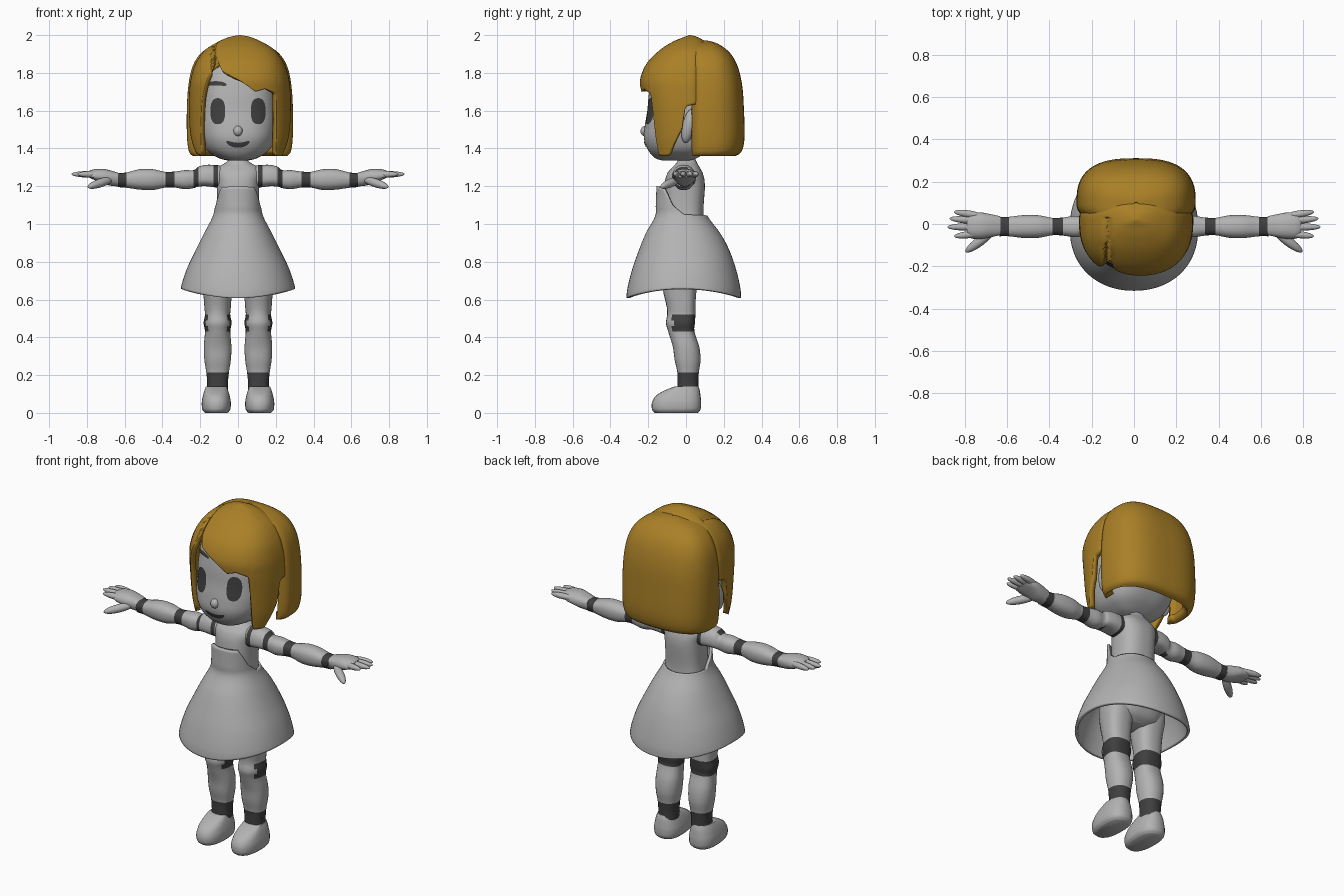
import bpy, bmesh
from math import sin, cos, radians, pi, exp
from mathutils import Matrix, Vector

cube = bpy.data.objects.get("Cube")
if cube:
    bpy.data.objects.remove(cube, do_unlink=True)


def material(name, r, g, b):
    m = bpy.data.materials.new(name)
    m.use_nodes = True
    m.diffuse_color = (r, g, b, 1)
    m.node_tree.nodes["Principled BSDF"].inputs["Base Color"].default_value = (r, g, b, 1)
    return m


GREY = material("light grey", .45, .45, .45)
DARK = material("dark grey", .05, .05, .05)
GOLD = material("golden hair", .4, .215, .02)


def finish(bm, name, mats, paint=None, thick=0, mirror=False):
    """Turn a bmesh into a smooth shaded object with its modifiers."""
    if paint:
        for f in bm.faces:
            f.material_index = int(paint(f.calc_center_median()))
    me = bpy.data.meshes.new(name)
    bm.to_mesh(me)
    bm.free()
    for m in mats:
        me.materials.append(m)
    me.shade_smooth()
    me.set_sharp_from_angle(angle=radians(50))
    ob = bpy.data.objects.new(name, me)
    bpy.context.collection.objects.link(ob)
    if thick:
        mod = ob.modifiers.new("thickness", 'SOLIDIFY')
        mod.thickness, mod.offset = thick, -1
    if mirror:
        ob.modifiers.new("mirror", 'MIRROR').use_clip = False
    return ob


def sample(rows, t):
    """Smooth curve through rows of (height, half width, front, back)."""
    last = len(rows) - 1
    k = min(int(t), last - 1)
    f = t - k
    p, q, r, s = (rows[max(0, min(last, k + d))] for d in (-1, 0, 1, 2))
    return [b + f * ((c - a) / 2 + f * ((a - 2.5 * b + 2 * c - d / 2)
            + f * (1.5 * (b - c) + (d - a) / 2))) for a, b, c, d in zip(p, q, r, s)]


def param(rows, z):
    low, high = 0, len(rows) - 1
    for _ in range(22):
        mid = (low + high) / 2
        low, high = (mid, high) if sample(rows, mid)[0] < z else (low, mid)
    return low


def keyed(points):
    """Piecewise linear function of the angle."""
    def value(a):
        for (a0, v0), (a1, v1) in zip(points, points[1:]):
            if a <= a1:
                return v0 + (v1 - v0) * (a - a0) / (a1 - a0)
        return points[-1][1]
    return value


def loft(name, rows, mats, centre=(0, 0), power=2.3, cols=32, low=None, high=None,
         span=None, dent=None, along_x=False, **extra):
    """Skin rounded sections; angle zero faces front and grows towards +x."""
    bm = bmesh.new()
    cx, cy = centre
    first, end = span or (-180, 180)
    rings = 6 * (len(rows) - 1)
    grid = []
    for i in range(cols + (1 if span else 0)):
        ang = first + (end - first) * i / cols
        s, c = sin(radians(ang)), -cos(radians(ang))
        t0 = param(rows, low(ang)) if low else 0
        t1 = param(rows, high(ang)) if high else len(rows) - 1
        column = []
        for j in range(rings + 1):
            z, a, front, back = sample(rows, t0 + (t1 - t0) * j / rings)
            depth = max(cy - front if c < 0 else back - cy, .002)
            r = (abs(s / max(a, .002)) ** power + abs(c / depth) ** power) ** (-1 / power)
            p = Vector((cx + r * s, cy + r * c, z))
            if dent:
                p = dent(p)
            column.append(bm.verts.new((p.z, p.x, p.y) if along_x else p))
        grid.append(column)
    pairs = list(zip(grid, grid[1:])) + ([] if span else [(grid[-1], grid[0])])
    for u, v in pairs:
        for j in range(rings):
            bm.faces.new((u[j], v[j], v[j + 1], u[j + 1]))
    if not span and not high:
        bm.faces.new([col[-1] for col in grid])
    if not span and not extra.get("thick"):
        bm.faces.new([col[0] for col in reversed(grid)])
    return finish(bm, name, mats, **extra)


def ellipsoid(name, start, stop, radius, flat=1, mat=GREY, mirror=True):
    """Ellipsoid stretched from one point to another."""
    a, b = Vector(start), Vector(stop)
    d = b - a
    bm = bmesh.new()
    bmesh.ops.create_uvsphere(bm, u_segments=16, v_segments=12, radius=1,
        matrix=Matrix.Translation((a + b) / 2) @ d.to_track_quat('Z', 'Y').to_matrix().to_4x4()
        @ Matrix.Diagonal((radius * flat, radius, d.length / 2, 1)))
    finish(bm, name, [mat], mirror=mirror)


# Head, nose and ears
HEAD = [(1.335, .05, -.12, .02), (1.35, .105, -.165, .06), (1.39, .165, -.2, .12),
        (1.45, .195, -.222, .17), (1.52, .207, -.218, .2), (1.6, .206, -.205, .22),
        (1.7, .2, -.195, .23), (1.8, .18, -.17, .2), (1.88, .12, -.1, .15)]
FACE_POWER = 2.5
loft("head", HEAD, [GREY], power=FACE_POWER, cols=64)
ellipsoid("nose", (0, -.22, 1.465), (0, -.212, 1.52), .025, mirror=False)
ellipsoid("ear", (.212, -.005, 1.43), (.222, .035, 1.61), .035)


def plate(name, x0, x1, height, half, mirror=False):
    """Thin painted patch that follows the front of the head."""
    bm = bmesh.new()
    cols, bands = 20, 8
    grid = []
    for i in range(cols + 1):
        u = -.999 * cos(pi * i / cols)
        x = (x0 + x1) / 2 + u * (x1 - x0) / 2
        line = []
        for j in range(bands + 1):
            z = height(u) + half(u) * (2 * j / bands - 1)
            _, a, front, _ = sample(HEAD, param(HEAD, z))
            y = front * (1 - abs(x / a) ** FACE_POWER) ** (1 / FACE_POWER)
            line.append(bm.verts.new((x, y - .004, z)))
        grid.append(line)
    for a, b in zip(grid, grid[1:]):
        for j in range(bands):
            bm.faces.new((a[j], b[j], b[j + 1], a[j + 1]))
    finish(bm, name, [DARK], mirror=mirror)


# Painted face
plate("eye", .068, .146, lambda u: 1.597, lambda u: .069 * (1 - abs(u) ** 2.5) ** .4, True)
plate("eyebrow", .06, .175, lambda u: 1.745 - .008 * u * u,
      lambda u: .011 * (1 - u ** 4) ** .5, True)
plate("mouth", -.062, .062, lambda u: 1.417 + .018 * u * u,
      lambda u: .013 * (1 - u ** 4) ** .5)

# Front hair: swept fringe, side locks and a parting groove
fringe = keyed([(-180, 1.7), (-92, 1.63), (-85, 1.62), (-81, 1.5), (-66, 1.37), (-53, 1.36),
                (-50, 1.5), (-46, 1.65), (-31, 1.87), (-21, 1.81), (0, 1.76), (18, 1.7),
                (29, 1.715), (43, 1.69), (46, 1.5), (49, 1.36), (64, 1.36), (81, 1.5),
                (85, 1.62), (92, 1.63), (180, 1.7)])


def parting(p):
    if p.y < .03 and p.z > 1.8:
        k = 1 - .07 * exp(-((p.x + .125) / .011) ** 2)
        return Vector((p.x, p.y * k, p.z - (1 - k) * .2))
    return p


loft("front_hair", [(1.35, .24, -.2, .1), (1.45, .262, -.21, .12), (1.6, .27, -.225, .12),
                    (1.7, .268, -.24, .12), (1.77, .26, -.242, .12), (1.85, .235, -.208, .12),
                    (1.92, .185, -.14, .12), (1.965, .115, -.07, .1), (1.99, .055, -.01, .06),
                    (2, .004, .016, .024)],
     [GOLD], centre=(.01, .02), power=2.5, cols=200, low=fringe, dent=parting, thick=.03)

# Back hair: deep rounded bob
loft("back_hair", [(1.36, .25, 0, .262), (1.385, .27, 0, .295), (1.46, .28, 0, .31),
                   (1.6, .281, 0, .307), (1.73, .273, 0, .298), (1.83, .252, 0, .275),
                   (1.9, .21, 0, .238), (1.945, .145, 0, .185), (1.965, .07, .06, .14),
                   (1.972, .004, .096, .104)],
     [GOLD], centre=(.01, .1), power=2.7, cols=90, span=(73, 287), thick=.05)

# Torso with hips and neck
loft("torso", [(.66, .06, -.06, .04), (.7, .14, -.11, .09), (.8, .17, -.14, .12),
               (.92, .14, -.13, .11), (1.05, .112, -.12, .092), (1.2, .113, -.115, .1),
               (1.265, .122, -.1, .09), (1.3, .108, -.072, .072), (1.325, .065, -.05, .058),
               (1.35, .045, -.042, .05), (1.42, .045, -.042, .05)],
     [GREY], power=2.5, cols=48)

# Dress: flared skirt with a raised bib
loft("dress", [(.6, .306, -.316, .292), (.66, .303, -.31, .288), (.76, .272, -.285, .265),
               (.86, .225, -.25, .23), (.95, .18, -.213, .182), (1.04, .134, -.164, .116),
               (1.1, .125, -.16, .104), (1.21, .125, -.156, .1)],
     [GREY], centre=(0, -.02), power=2.15, cols=72, thick=.016,
     low=lambda a: .658 - .05 * cos(radians(a)) ** 2,
     high=lambda a: keyed([(0, 1.2), (40, 1.195), (48, 1.17), (66, 1.1), (95, 1.05),
                           (180, 1.045)])(abs(a)))


# Arms with dark joint bands
def arm_bands(c):
    x = abs(c.x)
    shoulder = .21 < x < .235 and c.y < .01
    return shoulder or any(a < x < b for a, b in ((.105, .13), (.335, .385), (.59, .635)))


loft("arm", [(.08, .055, 1.19, 1.3), (.105, .062, 1.193, 1.312), (.13, .062, 1.195, 1.313),
             (.17, .062, 1.2, 1.313), (.21, .056, 1.198, 1.303), (.235, .046, 1.19, 1.285),
             (.28, .05, 1.184, 1.285), (.335, .043, 1.193, 1.278), (.385, .041, 1.193, 1.276),
             (.45, .053, 1.18, 1.29), (.52, .054, 1.182, 1.29), (.59, .046, 1.192, 1.273),
             (.635, .046, 1.195, 1.27)],
     [GREY, DARK], centre=(-.012, 1.24), along_x=True, paint=arm_bands, mirror=True)

# Hands
loft("palm", [(.63, .044, 1.198, 1.27), (.68, .055, 1.204, 1.285), (.72, .062, 1.218, 1.292),
              (.765, .061, 1.235, 1.289), (.79, .048, 1.246, 1.28)],
     [GREY], centre=(-.008, 1.25), along_x=True, mirror=True)
for finger, y0, x1, y1 in (("little", .036, .85, .058), ("ring", .012, .872, .026),
                           ("middle", -.014, .882, -.014), ("index", -.042, .85, -.058)):
    ellipsoid(finger + "_finger", (.71, y0, 1.262), (x1, y1, 1.264), .017)
ellipsoid("thumb", (.66, -.03, 1.24), (.795, -.132, 1.195), .023)


# Legs with dark knee joints and ankles
def leg_bands(c):
    return .115 < c.z < .215 or (.43 < c.z < .52 and c.y > -.07)


loft("leg", [(.08, .05, -.04, .06), (.115, .056, -.045, .065), (.16, .055, -.045, .065),
             (.215, .06, -.046, .068), (.28, .07, -.06, .077), (.35, .073, -.07, .07),
             (.43, .067, -.094, .045), (.475, .074, -.106, .047), (.52, .067, -.1, .05),
             (.56, .07, -.102, .05), (.64, .076, -.12, .055), (.72, .084, -.125, .075),
             (.8, .08, -.12, .085)],
     [GREY, DARK], centre=(.108, 0), paint=leg_bands, mirror=True)

# Shoes
loft("shoe", [(0, .06, -.165, .062), (.018, .074, -.18, .077), (.055, .077, -.18, .08),
              (.09, .071, -.16, .077), (.118, .063, -.115, .073), (.14, .054, -.06, .066)],
     [GREY], centre=(.115, -.03), power=2.5, mirror=True)
